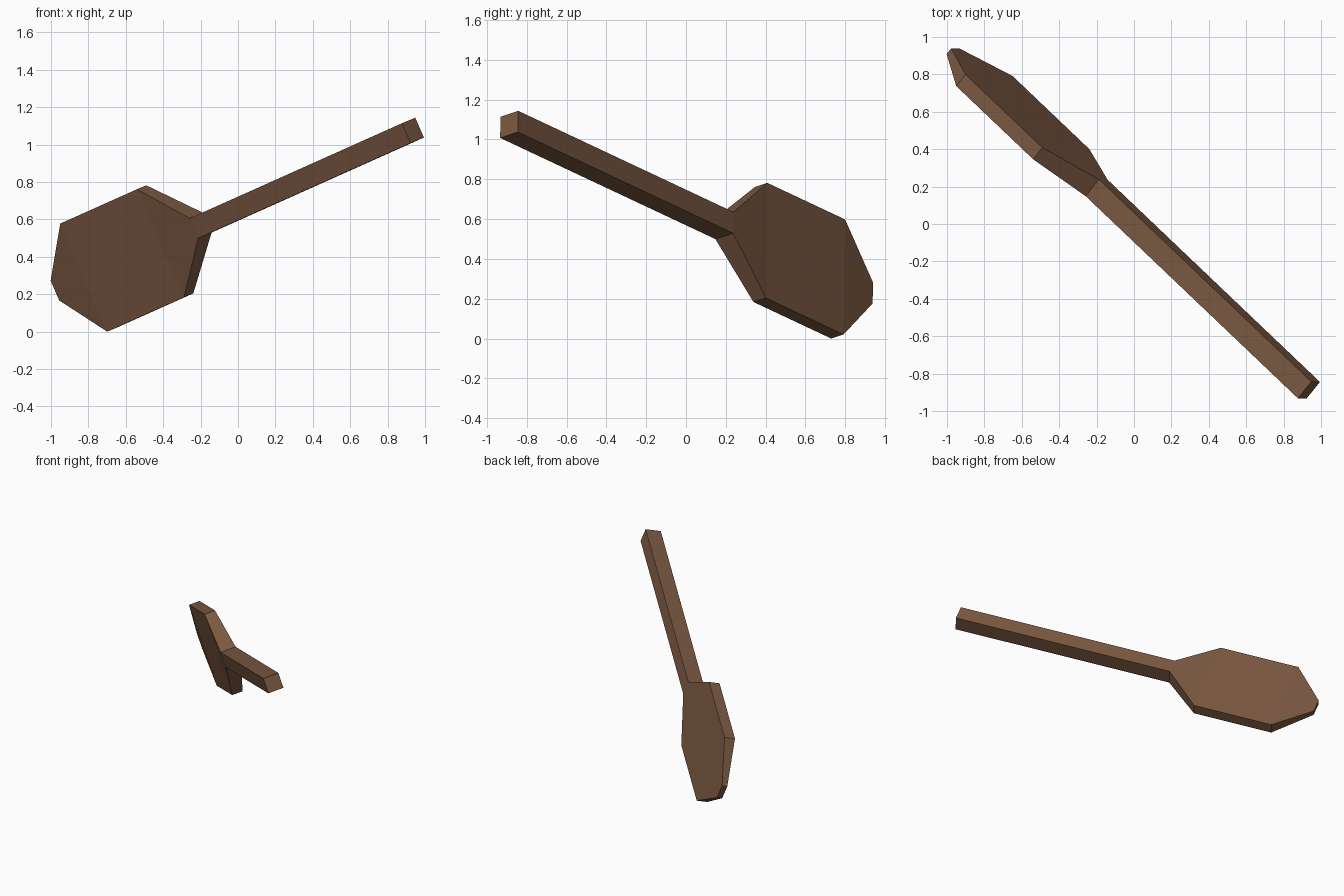
import bpy, bmesh
from mathutils import Vector

if "Cube" in bpy.data.objects:
    bpy.data.objects.remove(bpy.data.objects["Cube"])

# Local axes of the tilted paddle: length (towards grip), width, thickness
neck = Vector((-0.20, 0.193, 0.573))
along = Vector((1.135, -1.081, 0.508)).normalized()
thick = Vector((0.62, 0.74, 0.26))
thick = (thick - along * thick.dot(along)).normalized()
wide = along.cross(thick).normalized()

# Cross-sections: distance from neck, half width, half thickness
sections = [
    (1.648, 0.058, 0.059),    # grip end
    (0.0, 0.058, 0.059),      # neck
    (-0.275, 0.315, 0.041),   # blade shoulder
    (-0.871, 0.315, 0.041),   # blade far corners
    (-1.113, 0.058, 0.020),   # blade tip
]

bm = bmesh.new()
rings = []
for d, w, t in sections:
    rings.append([bm.verts.new(neck + along * d + wide * (w * a) + thick * (t * b))
                  for a, b in ((-1, -1), (1, -1), (1, 1), (-1, 1))])
for r0, r1 in zip(rings, rings[1:]):
    for i in range(4):
        j = (i + 1) % 4
        bm.faces.new((r0[i], r0[j], r1[j], r1[i]))
bm.faces.new(rings[0])
bm.faces.new(rings[-1])
bmesh.ops.recalc_face_normals(bm, faces=bm.faces)

# Rest the blade on the floor
low = min(v.co.z for v in bm.verts)
bmesh.ops.translate(bm, verts=bm.verts, vec=(0, 0, -low))

mesh = bpy.data.meshes.new("wooden_paddle")
bm.to_mesh(mesh)
bm.free()

wood = bpy.data.materials.new("brown wood")
wood.diffuse_color = (0.195, 0.098, 0.053, 1)
wood.use_nodes = True
wood.node_tree.nodes["Principled BSDF"].inputs["Base Color"].default_value = wood.diffuse_color
mesh.materials.append(wood)
bpy.context.collection.objects.link(bpy.data.objects.new("wooden_paddle", mesh))
